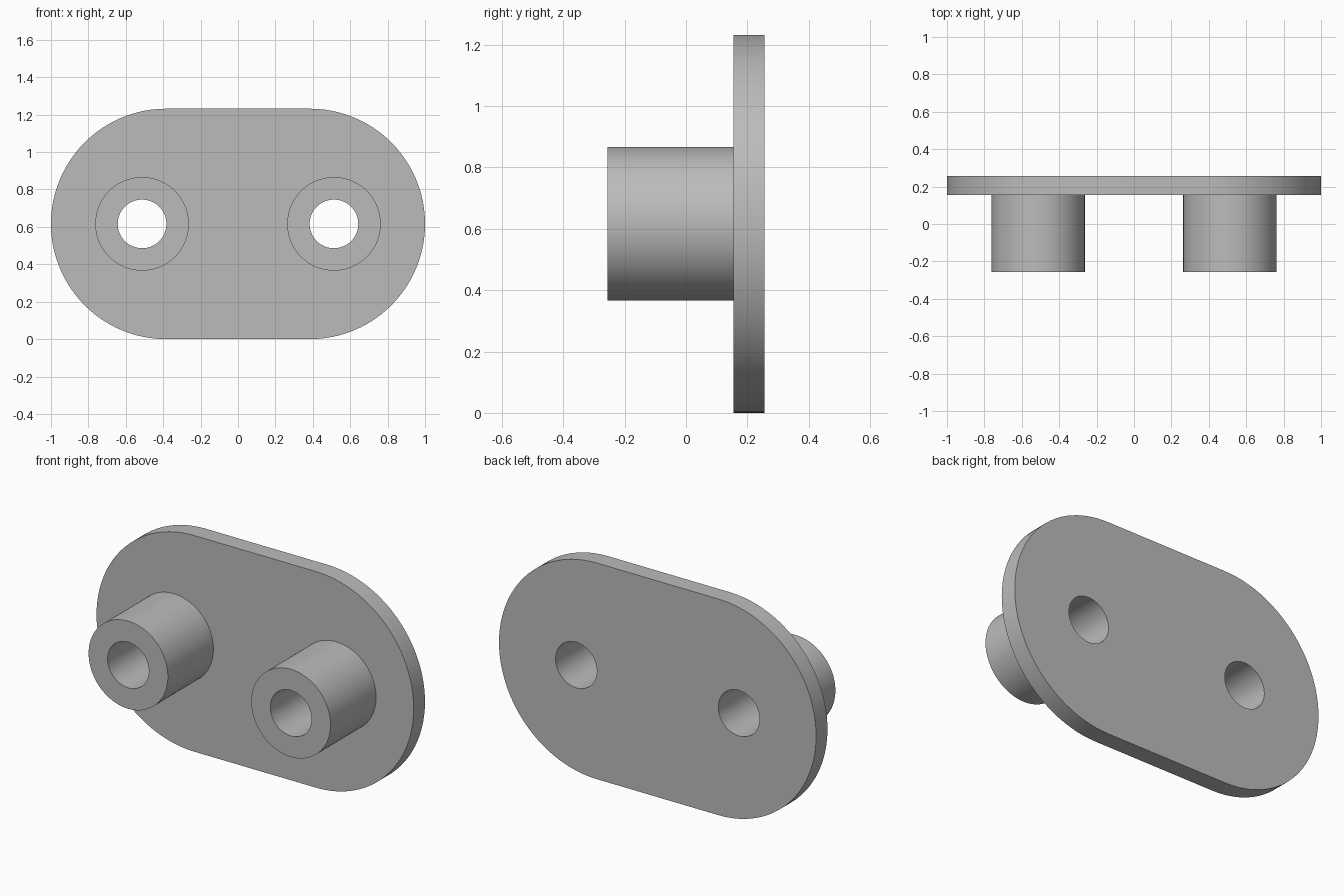
import bpy, bmesh, math

cube = bpy.data.objects.get("Cube")
if cube:
    bpy.data.objects.remove(cube, do_unlink=True)

R = 0.616                     # plate end radius, also the centre height
END_X = 1.0 - R               # centre of each rounded end
BOSS_X, BOSS_R, HOLE_R = 0.513, 0.25, 0.13
FRONT, SEAT, BACK = -0.256, 0.154, 0.256
SEG = 96

grey = bpy.data.materials.new("plain_grey")
grey.use_nodes = True
colour = (0.5, 0.5, 0.5, 1)
grey.diffuse_color = colour
grey.node_tree.nodes["Principled BSDF"].inputs["Base Color"].default_value = colour


def arc(cx, r, start, sweep, n):
    """Points of an arc in the XZ plane, at the centre height."""
    angles = [start + sweep * i / n for i in range(n + 1)]
    return [(cx + r * math.cos(a), R + r * math.sin(a)) for a in angles]


def circle(cx, r):
    return arc(cx, r, 0, 2 * math.pi, SEG)[:-1]


def finish(name, bm):
    bmesh.ops.recalc_face_normals(bm, faces=bm.faces)
    mesh = bpy.data.meshes.new(name)
    bm.to_mesh(mesh)
    bm.free()
    mesh.materials.append(grey)
    ob = bpy.data.objects.new(name, mesh)
    bpy.context.collection.objects.link(ob)
    return ob


def prism(name, outline, y0, y1):
    """Solid made by pushing an outline along y."""
    bm = bmesh.new()
    face = bm.faces.new([bm.verts.new((x, y0, z)) for x, z in outline])
    ext = bmesh.ops.extrude_face_region(bm, geom=[face], use_keep_orig=True)
    moved = [g for g in ext["geom"] if isinstance(g, bmesh.types.BMVert)]
    bmesh.ops.translate(bm, verts=moved, vec=(0, y1 - y0, 0))
    return finish(name, bm)


def tube(name, cx):
    """Hollow boss, open where it meets the plate."""
    bm = bmesh.new()
    rings = [[bm.verts.new((x, y, z)) for x, z in circle(cx, r)]
             for r, y in ((BOSS_R, SEAT), (BOSS_R, FRONT), (HOLE_R, FRONT), (HOLE_R, SEAT))]
    for a, b in zip(rings, rings[1:]):
        for i in range(SEG):
            j = (i + 1) % SEG
            bm.faces.new((a[i], a[j], b[j], b[i]))
    # Closed only by the plate, so orient from the front rim
    ob = finish(name, bm)
    rim = min(ob.data.polygons, key=lambda p: p.center.y)
    if rim.normal.y > 0:
        ob.data.flip_normals()
    return ob


def smooth(ob):
    bpy.ops.object.select_all(action="DESELECT")
    ob.select_set(True)
    bpy.context.view_layer.objects.active = ob
    bpy.ops.object.shade_smooth_by_angle(angle=math.radians(30))


# Rounded plate
outline = (arc(END_X, R, -math.pi / 2, math.pi, SEG // 2)
           + arc(-END_X, R, math.pi / 2, math.pi, SEG // 2))
plate = prism("plate", outline, SEAT, BACK)

# Bosses and the holes through the plate
for side, sign in (("left", 1), ("right", -1)):
    smooth(tube(side + "_boss", sign * BOSS_X))
    cutter = prism(side + "_hole_cutter", circle(sign * BOSS_X, HOLE_R), SEAT - 0.1, BACK + 0.1)
    mod = plate.modifiers.new(side + "_hole", "BOOLEAN")
    mod.operation, mod.solver, mod.object = "DIFFERENCE", "EXACT", cutter
    bpy.context.view_layer.objects.active = plate
    bpy.ops.object.modifier_apply(modifier=mod.name)
    bpy.data.objects.remove(cutter, do_unlink=True)

smooth(plate)
